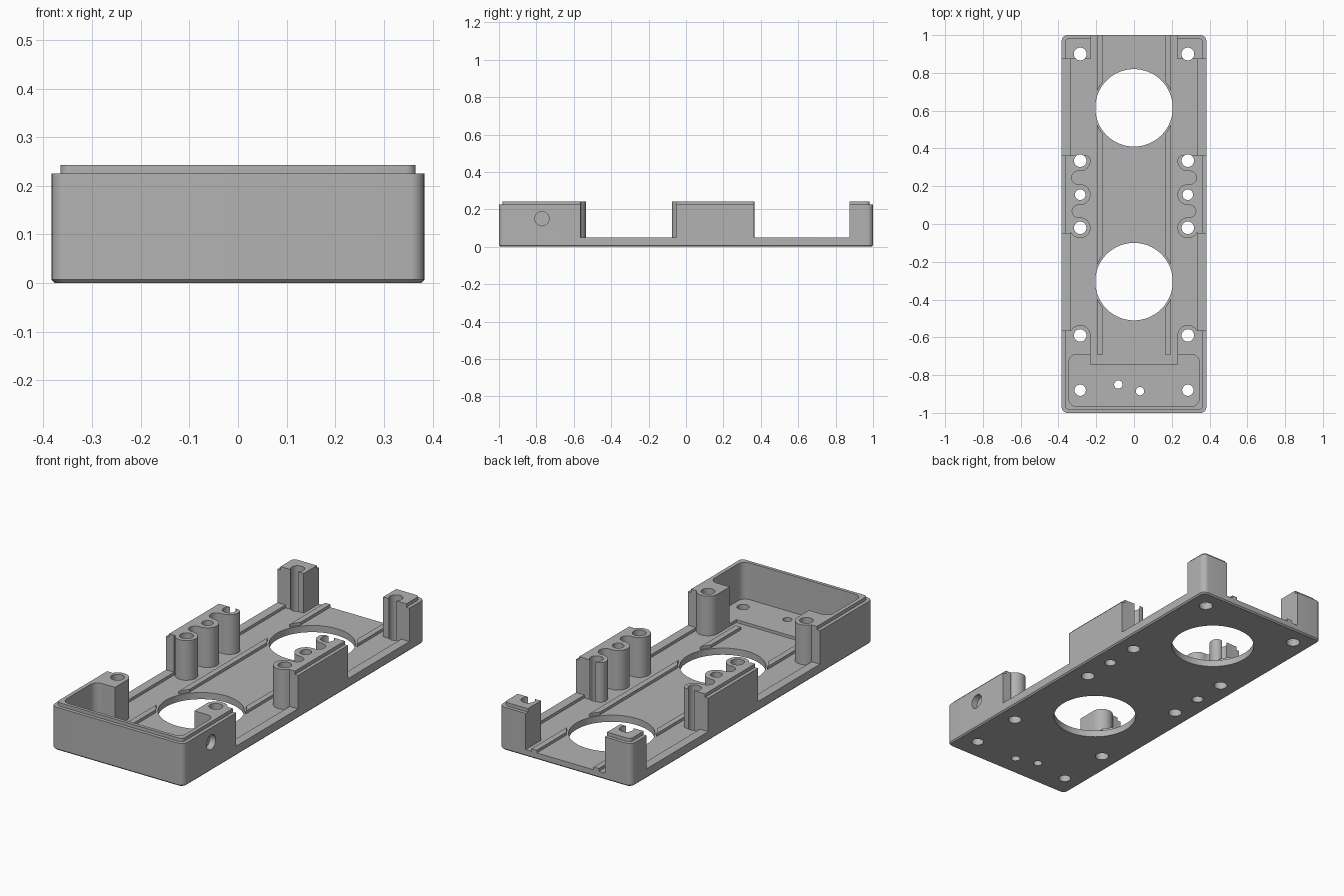
import bpy, bmesh, math

if "Cube" in bpy.data.objects:
    bpy.data.objects.remove(bpy.data.objects["Cube"])

grey = bpy.data.materials.new("light_grey")
grey.diffuse_color = (0.45, 0.45, 0.45, 1)
grey.use_nodes = True
grey.node_tree.nodes["Principled BSDF"].inputs["Base Color"].default_value = grey.diffuse_color


def arc(cx, cy, r, a0, a1, n=14):
    return [(cx + r * math.cos(math.radians(a0 + (a1 - a0) * i / n)),
             cy + r * math.sin(math.radians(a0 + (a1 - a0) * i / n))) for i in range(n + 1)]


def rounded(x, y0, y1, r):
    return (arc(x - r, y0 + r, r, -90, 0, 8) + arc(x - r, y1 - r, r, 0, 90, 8)
            + arc(-x + r, y1 - r, r, 90, 180, 8) + arc(-x + r, y0 + r, r, 180, 270, 8))


def rect(x0, x1, y0, y1):
    return [(x0, y0), (x1, y0), (x1, y1), (x0, y1)]


def loft(name, layers):
    """Closed solid through stacked outlines given as (z, points)."""
    bm = bmesh.new()
    rings = [[bm.verts.new((x, y, z)) for x, y in pts] for z, pts in layers]
    n = len(rings[0])
    bm.faces.new(rings[0])
    bm.faces.new(rings[-1])
    for a, b in zip(rings, rings[1:]):
        for i in range(n):
            bm.faces.new((a[i], a[(i + 1) % n], b[(i + 1) % n], b[i]))
    bmesh.ops.recalc_face_normals(bm, faces=bm.faces)
    me = bpy.data.meshes.new(name)
    bm.to_mesh(me)
    bm.free()
    ob = bpy.data.objects.new(name, me)
    bpy.context.collection.objects.link(ob)
    me.materials.append(grey)
    return ob


def prism(name, pts, z0, z1):
    return loft(name, [(z0, pts), (z1, pts)])


def cylinder(x, y, r, n=32):
    return prism("cutter", arc(x, y, r, 0, 360, n)[:-1], -0.1, 0.4)


def cut(ob, cutter):
    m = ob.modifiers.new("cut", 'BOOLEAN')
    m.operation, m.solver, m.object = 'DIFFERENCE', 'EXACT', cutter
    bpy.context.view_layer.objects.active = ob
    bpy.ops.object.modifier_apply(modifier=m.name)
    bpy.data.objects.remove(cutter)


FLOOR, RIM = 0.035, 0.05

# Outer block: bottom chamfer, rounded corners, stepped lip on top
full = rounded(0.383, -1, 1, 0.03)
tray = loft("tray_body", [
    (0, rounded(0.376, -0.993, 0.993, 0.025)), (0.007, full), (0.225, full),
    (0.225, rounded(0.365, -0.982, 0.982, 0.02)),
    (0.243, rounded(0.365, -0.982, 0.982, 0.02))])

# Main interior: rear posts, scalloped screw columns, front bosses
side = [(0.23, 1.1), (0.23, 0.873), (0.335, 0.873), (0.335, 0.363)]
side += arc(0.26, 0.335, 0.03, 90, 180, 6)
side += arc(0.285, 0.335, 0.055, 180, 270)
side += arc(0.295, 0.245, 0.035, 90, -90)
side += arc(0.285, 0.155, 0.055, 90, 270)
side += arc(0.295, 0.0675, 0.0325, 90, -90)
side += arc(0.285, -0.02, 0.055, 90, 330, 22)
side += [(0.335, -0.046), (0.335, -0.563)]
side += arc(0.285, -0.59, 0.055, 30, 180)
side += [(0.23, -0.745)]
cut(tray, prism("cutter", side + [(-x, y) for x, y in reversed(side)], FLOOR, 0.4))

# Front pocket
cut(tray, prism("cutter", rounded(0.345, -0.965, -0.69, 0.04), RIM, 0.4))

# Side wall openings
for s in (-1, 1):
    for y0, y1 in ((0.363, 0.873), (-0.563, -0.05)):
        cut(tray, prism("cutter", rect(*sorted((s * 0.334, s * 0.5)), y0, y1), RIM, 0.4))

# Screw holes and large round openings
for s in (-1, 1):
    for y, r in ((0.9, 0.034), (0.335, 0.033), (0.155, 0.028), (-0.02, 0.033),
                 (-0.59, 0.033), (-0.88, 0.03)):
        cut(tray, cylinder(s * 0.285, y, r))
for x, y in ((-0.083, -0.85), (0.032, -0.885)):
    cut(tray, cylinder(x, y, 0.022))
RINGS = (0.615, -0.305)
for y in RINGS:
    cut(tray, cylinder(0, y, 0.205, 96))

# Cable hole through the right wall
port = cylinder(0, 0, 0.038)
port.rotation_euler = (0, math.pi / 2, 0)
port.location = (0.45, -0.77, 0.15)
bpy.context.view_layer.update()
cut(tray, port)

# Floor ribs, interrupted around the round openings
parts = [tray]
for s, label in ((-1, "left"), (1, "right")):
    rib = prism("floor_rib_" + label, rect(*sorted((s * 0.165, s * 0.195)), -0.69, 1), 0.034, RIM)
    for y in RINGS:
        cut(rib, cylinder(0, y, 0.215, 96))
    parts.append(rib)

bpy.ops.object.select_all(action='DESELECT')
for ob in parts:
    ob.select_set(True)
bpy.context.view_layer.objects.active = tray
bpy.ops.object.shade_smooth_by_angle(angle=math.radians(30))
